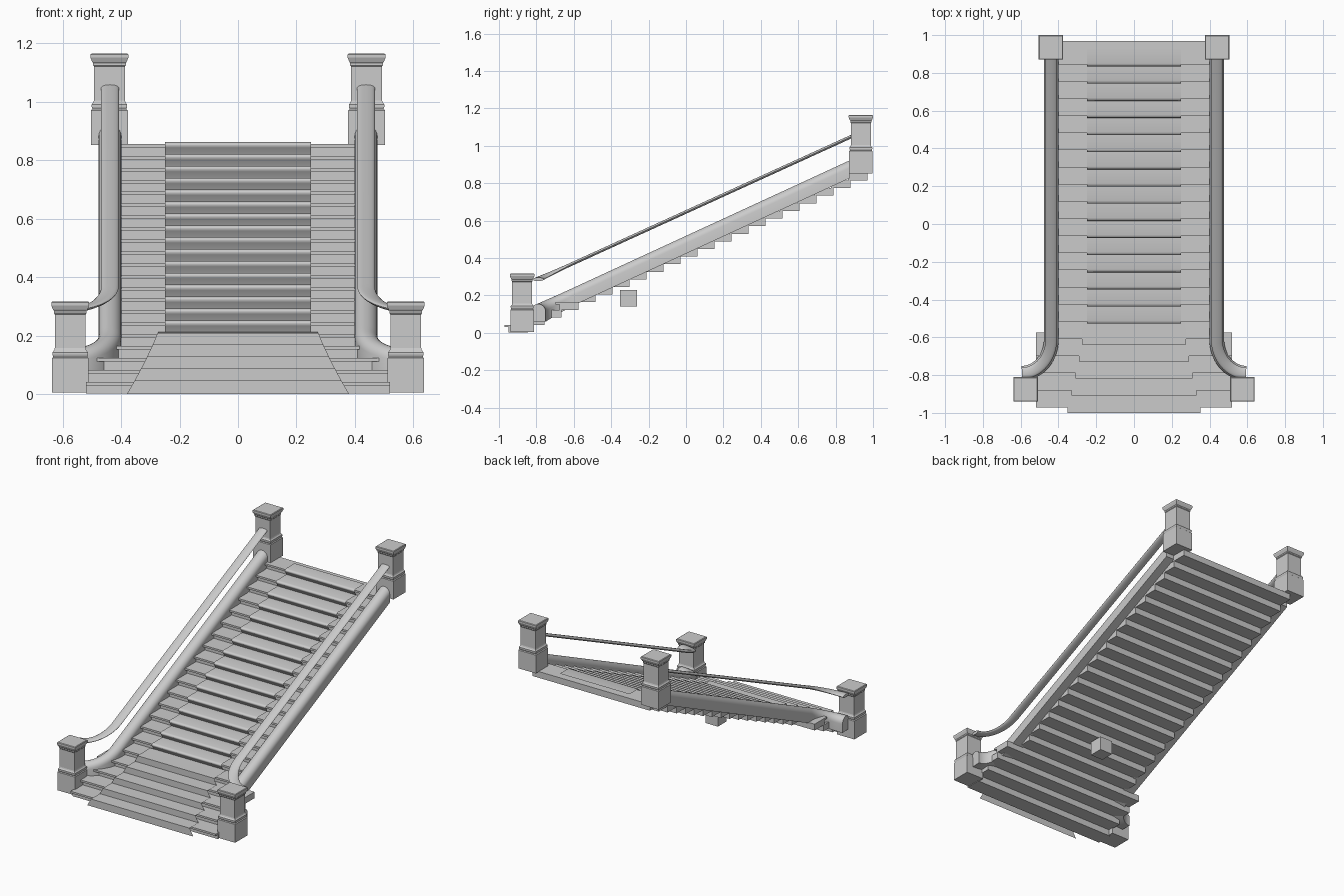
import bpy, bmesh, math
from mathutils import Vector

if "Cube" in bpy.data.objects:
    bpy.data.objects.remove(bpy.data.objects["Cube"])


def loft(name, rings, closed=True, angle=None):
    """Skin a list of equal-length point rings; closed rings get end caps."""
    bm = bmesh.new()
    rows = [[bm.verts.new(p) for p in ring] for ring in rings]
    n = len(rows[0])
    for a, b in zip(rows, rows[1:]):
        for i in range(n if closed else n - 1):
            j = (i + 1) % n
            bm.faces.new((a[i], a[j], b[j], b[i]))
    if closed:
        bm.faces.new(rows[0])
        bm.faces.new(rows[-1])
    bmesh.ops.recalc_face_normals(bm, faces=bm.faces)
    me = bpy.data.meshes.new(name)
    bm.to_mesh(me)
    bm.free()
    ob = bpy.data.objects.new(name, me)
    bpy.context.collection.objects.link(ob)
    if angle:
        bpy.ops.object.select_all(action='DESELECT')
        ob.select_set(True)
        bpy.context.view_layer.objects.active = ob
        bpy.ops.object.shade_smooth_by_angle(angle=math.radians(angle))
    return ob


STEPS, RUN, RISE = 21, 0.0908, 0.04065


def front(k):
    return 0.845 - RUN * k


def top(k):
    return 0.855 - RISE * k


# Wooden steps, counted from the top; the lowest four are wider
for k in range(STEPS):
    y, z, w = front(k), top(k), 0.52 if k >= 17 else 0.42
    prof = [(y, z), (y, z - 0.012), (y + 0.022, z - 0.012), (y + 0.022, z - RISE),
            (y + 0.125, z - RISE), (y + 0.125, z)]
    loft("step_%02d" % (k + 1), [[(x, a, b) for a, b in prof] for x in (-w, w)])


# Carpet: narrow rounded runner above, flat flared part below
def half_width(z):
    return 0.25 + 0.13 * max(0, (0.29 - z) / 0.29) ** 1.3


def carpet(name, prof, flared, angle):
    rings = []
    for y, z in prof:
        w = half_width(z) if flared else 0.25
        rings.append([(-w, y, z), (w, y, z)])
    loft(name, rings, False, angle)


upper = [(0.935, top(0) + 0.007)]
for k in range(16):
    y, z = front(k), top(k) + 0.007
    upper += [(y + 0.005, z), (y - 0.008, z - 0.004), (y - 0.011, z - 0.011),
              (y - 0.004, z - 0.019), (y + 0.008, z - RISE)]
carpet("upper_carpet", upper, False, 100)

lower = [upper[-1]]
for k in range(16, STEPS):
    y, z = front(k) - 0.029, top(k) + 0.005
    lower += [(y, z), (y, max(0, z - RISE))]
lower[-1] = (lower[-1][0], 0)
carpet("lower_carpet", lower, True, None)


# Square newel posts turned from one moulded profile: (half width, height)
NEWEL = [(0.063, 0.0), (0.063, 0.118), (0.058, 0.122), (0.061, 0.13), (0.061, 0.138),
         (0.055, 0.145), (0.053, 0.152), (0.053, 0.268), (0.056, 0.272), (0.056, 0.28),
         (0.059, 0.284), (0.065, 0.298), (0.065, 0.309), (0.061, 0.312)]


def newel(name, cx, cy, z0):
    loft(name, [[(cx + a * r, cy + b * r, z0 + h)
                 for a, b in ((-1, -1), (1, -1), (1, 1), (-1, 1))] for r, h in NEWEL])


# Railing path: straight flight, then a quarter turn out to the lower newel
def rail_path(side, y_top, z_top, slope):
    pts = [(0.438, y_top)]
    for i in range(17):
        t = math.pi / 2 * i / 16
        pts.append((0.438 + 0.155 * (1 - math.cos(t)), -0.61 - 0.18 * math.sin(t)))
    return [Vector((side * x, y, z_top - slope * (y_top - y))) for x, y in pts]


def sweep(name, path, prof):
    rings = []
    for i, p in enumerate(path):
        d = path[min(i + 1, len(path) - 1)] - path[max(i - 1, 0)]
        if i == 1:
            d = Vector((0, -1, 0))
        n = Vector((-d.y, d.x, 0)).normalized()
        rings.append([p + n * u + Vector((0, 0, v)) for u, v in prof])
    loft(name, rings, True, 40)


# Domed stringer section and flat oval handrail section
dome = [(0.039 * math.cos(math.pi * i / 12), -0.04 + 0.04 * math.sin(math.pi * i / 12))
        for i in range(13)]
stringer = [(0.039, -0.095)] + dome + [(-0.039, -0.095)]
oval = [(0.03 * math.cos(math.tau * i / 16), -0.01 + 0.01 * math.sin(math.tau * i / 16))
        for i in range(16)]

for side, label in ((-1, "left"), (1, "right")):
    newel(label + "_upper_newel", side * 0.44, 0.935, 0.853)
    newel(label + "_lower_newel", side * 0.574, -0.876, 0.005)
    sweep(label + "_stringer", rail_path(side, 0.875, 0.922, 0.461), stringer)
    sweep(label + "_handrail", rail_path(side, 0.885, 1.06, 0.456), oval)

# Small support block under the flight
s = 0.045
loft("support_block", [[(a * s, -0.307 + b * s, z) for a, b in ((-1, -1), (1, -1), (1, 1), (-1, 1))]
                       for z in (0.14, 0.23)])
